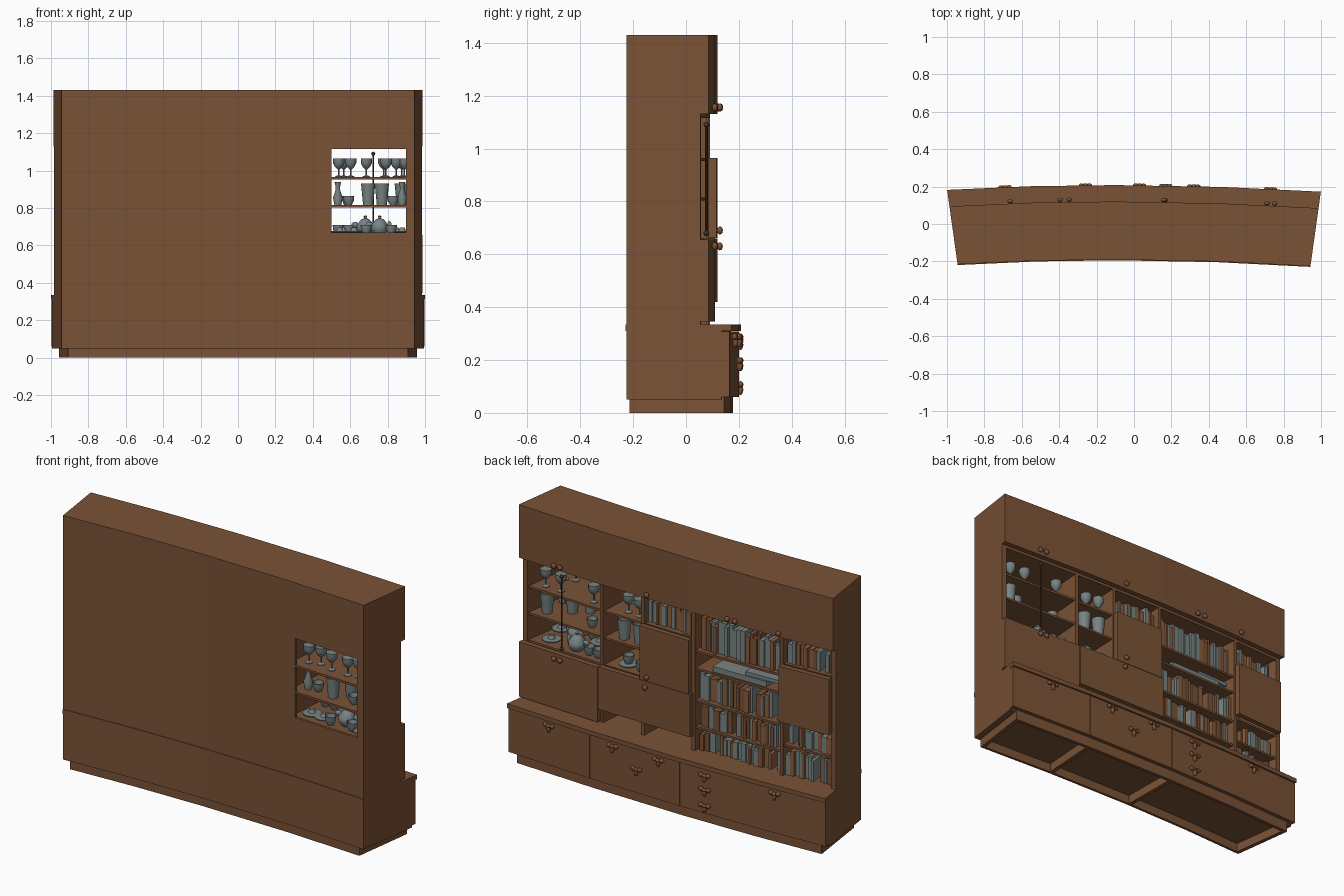
import bpy, bmesh, random
from math import sin, cos, pi
from mathutils import Matrix, Vector

random.seed(4)
cube = bpy.data.objects.get("Cube")
if cube:
    bpy.data.objects.remove(cube)


def material(name, r, g, b):
    m = bpy.data.materials.new(name)
    m.use_nodes = True
    m.diffuse_color = (r, g, b, 1)
    m.node_tree.nodes["Principled BSDF"].inputs["Base Color"].default_value = (r, g, b, 1)
    return m


WOOD = material("brown_wood", .195, .085, .037)
TAN = material("tan_book", .25, .11, .05)
GREY = material("grey_ceramic", .19, .23, .23)
DARK = material("dark_metal", .06, .025, .014)

# Gentle bow of the wall unit: s runs along it, d is depth from its axis
BENDS = [(-1.1, -.03), (-.55, -.006), (-.1, 0), (.47, -.01), (1.1, -.04)]


def place(s, d, z):
    for (a, ya), (b, yb) in zip(BENDS, BENDS[1:]):
        if s <= b:
            break
    y = ya + (yb - ya) * (s - a) / (b - a)
    return Vector((s * (.97 + .14 * d), y + d, z))


def finish(name, bm, mat, smooth=False):
    bmesh.ops.recalc_face_normals(bm, faces=bm.faces)
    mesh = bpy.data.meshes.new(name)
    bm.to_mesh(mesh)
    bm.free()
    mesh.materials.append(mat)
    ob = bpy.data.objects.new(name, mesh)
    bpy.context.collection.objects.link(ob)
    if smooth:
        bpy.ops.object.select_all(action='DESELECT')
        ob.select_set(True)
        bpy.context.view_layer.objects.active = ob
        bpy.ops.object.shade_smooth_by_angle(angle=.7)
    return ob


def slabs(name, boxes, mat=WOOD):
    """Boxes (s0, s1, d0, d1, z0, z1) that follow the bow."""
    bm = bmesh.new()
    for s0, s1, d0, d1, z0, z1 in boxes:
        stops = [s0] + [b for b, _ in BENDS if s0 < b < s1] + [s1]
        rings = [[bm.verts.new(place(s, d, z)) for d, z in
                  ((d0, z0), (d1, z0), (d1, z1), (d0, z1))] for s in stops]
        for p, q in zip(rings, rings[1:]):
            for i in range(4):
                j = (i + 1) % 4
                bm.faces.new((p[i], p[j], q[j], q[i]))
        bm.faces.new(rings[0])
        bm.faces.new(rings[-1])
    return finish(name, bm, mat)


def lathe(bm, centre, profile, sides=14):
    rings = [[bm.verts.new(centre + Vector((r * cos(2 * pi * k / sides),
              r * sin(2 * pi * k / sides), z))) for k in range(sides)] for r, z in profile]
    for p, q in zip(rings, rings[1:]):
        for i in range(sides):
            j = (i + 1) % sides
            bm.faces.new((p[i], p[j], q[j], q[i]))
    bm.faces.new(rings[0])
    bm.faces.new(rings[-1])


def ball(bm, centre, size):
    bmesh.ops.create_uvsphere(bm, u_segments=12, v_segments=8, radius=1,
                              matrix=Matrix.Translation(centre) @ Matrix.Diagonal((*size, 1)))


BACK, FACE, DOOR = -.19, .09, .12
T = .015
WALLS = [1, .48, .215, -.11, -.665, -1]      # bay boundaries
LOW, HIGH = .335, 1.13

# Base: body, doors, countertop and plinth boards
slabs("base_body", [(-1, 1, BACK, .17, .05, .31)])
slabs("base_fronts", [(a + .002, b - .002, .17, .2, .06, .308)
                      for a, b in ((-1, -.1), (-.1, .47), (.47, 1))])
slabs("countertop", [(-1, 1, BACK - .004, .208, .31, LOW)])
slabs("plinth", [(-.96, .96, .16, .178, 0, .06), (-.96, .96, -.18, -.165, 0, .05)] +
      [(s - .012, s + .012, -.18, .17, 0, .05) for s in (-.95, -.12, .46, .95)])

# Upper carcass with a window through the rear of the end bay
slabs("back_panel", [(-1, .53, BACK, BACK + T, LOW, 1.43), (.953, 1, BACK, BACK + T, LOW, 1.43),
                     (.53, .953, BACK, BACK + T, LOW, .668), (.53, .953, BACK, BACK + T, 1.115, 1.43)])
slabs("end_panels", [(side - T, side + T, BACK, FACE, LOW, 1.43) for side in (-1 + T, 1 - T)])
slabs("dividers", [(s - .01, s + .01, BACK, FACE, LOW, HIGH) for s in WALLS[1:-1]])
slabs("top_box", [(-1, 1, BACK, FACE, HIGH - .015, 1.43)])
slabs("top_fascia", [(-1, 1, FACE, DOOR, HIGH, 1.43)])

# Shelf heights of each bay, from the +x end
SHELVES = [(.66, .815, .965), (.66, .815, .965), (.66, .965), (.47, .62, .80, .90), (.51, .65, .965)]
slabs("shelves", [(b, a, BACK, FACE - .01, z - .012, z)
                  for a, b, zs in zip(WALLS, WALLS[1:], SHELVES) for z in zs])

# Closed fronts
slabs("cabinet_doors", [(.483, 1, FACE, DOOR, .345, .655), (-.11, .479, FACE, DOOR, .42, .66),
                        (-.10, .215, FACE, DOOR, .662, .965), (-.975, -.665, FACE, DOOR, .65, .965)])

# Rows of books in random widths and heights
piles = {"grey": [], "tan": [], "brown": []}


def book_row(s0, s1, z, top):
    s = s0 + .015
    while s < s1 - .03:
        w = random.uniform(.014, .032)
        h = (top - z) * random.uniform(.7, .93)
        kind = random.choice(("grey", "grey", "tan", "brown"))
        piles[kind].append((s, s + w - .001, -.08, random.uniform(.045, .07), z, z + h))
        s += w if random.random() < .92 else w + .03


book_row(-.11, .215, .965, 1.115)
for z, top in ((LOW, .455), (.47, .605), (.62, .785), (.90, 1.1)):
    book_row(-.665, -.11, z, top)
for z, top in ((LOW, .495), (.51, .635), (.965, 1.11)):
    book_row(-.97, -.665, z, top)
# Books lying flat
piles["grey"] += [(-.56, -.22, -.08, .07, .80, .83), (-.63, -.42, -.08, .06, .83, .85)]
for kind, mat in (("grey", GREY), ("tan", TAN), ("brown", WOOD)):
    slabs(kind + "_books", piles[kind], mat)

# Tableware profiles (radius, height)
GOBLET = [(.02, 0), (.02, .004), (.004, .01), (.004, .04), (.02, .055), (.03, .075), (.03, .1)]
TUMBLER = [(.027, 0), (.038, .115), (.034, .115), (.024, .01)]
VASE = [(.018, 0), (.026, .04), (.012, .08), (.012, .1), (.018, .125)]
CUP = [(.016, 0), (.028, .025), (.03, .05), (.027, .05), (.018, .01)]
PLATE = [(.03, 0), (.05, .012), (.05, .016), (.02, .018), (.012, .035)]
POT = [(.03, 0), (.047, .025), (.047, .045), (.03, .07), (.02, .08), (.006, .085), (.01, .095), (.003, .1)]


def tableware(name, items):
    bm = bmesh.new()
    for profile, s, d, z in items:
        c = place(s, d, z)
        lathe(bm, c, profile)
        if profile is POT:      # spout and handle
            ball(bm, c + Vector((-.055, 0, .05)), (.02, .01, .016))
            ball(bm, c + Vector((.052, 0, .045)), (.012, .007, .026))
    finish(name, bm, GREY, True)


tableware("goblets", [(GOBLET, s, d, .965) for s, d in
                      ((.565, -.12), (.63, -.1), (.72, -.12), (.83, -.12), (.885, -.1), (.93, -.1),
                       (.58, .03), (.8, .03), (.9, .03), (.28, .03), (.36, .02), (.42, -.08))])
tableware("tumblers_and_vases", [(TUMBLER, .73, -.12, .815), (TUMBLER, .80, -.06, .815),
                                 (VASE, .56, -.12, .815), (CUP, .62, -.11, .815),
                                 (VASE, .92, -.12, .815), (CUP, .87, -.12, .815),
                                 (CUP, .6, .02, .815), (TUMBLER, .9, .02, .815),
                                 (TUMBLER, .38, .03, .815), (TUMBLER, .28, .03, .815)])
tableware("tea_set", [(PLATE, .57, -.1, .66), (PLATE, .65, -.1, .66), (POT, .79, -.08, .66),
                      (CUP, .72, -.13, .66), (CUP, .86, -.12, .66), (PLATE, .92, -.11, .66),
                      (POT, .7, .02, .66), (PLATE, .87, .02, .66), (CUP, .55, .03, .66),
                      (CUP, .61, .03, .66), (PLATE, .36, .02, .66), (CUP, .36, .02, .675), (CUP, .27, .03, .66)])

# Vertical rod with end balls across the display bay
bm = bmesh.new()
lathe(bm, place(.735, .1, .67), [(.005, 0), (.005, .42)], 8)
for z in (.68, 1.09):
    ball(bm, place(.735, .1, z), (.011, .011, .011))
finish("display_rod", bm, DARK, True)

# Round knobs on the upper fronts
bm = bmesh.new()
for s, z in ((.72, 1.155), (.76, 1.155), (.16, 1.155), (-.35, 1.155), (-.40, 1.155), (-.67, 1.155),
             (.72, .63), (.76, .63), (.17, .63), (.16, .69)):
    ball(bm, place(s, DOOR + .004, z), (.007, .01, .007))
    ball(bm, place(s, DOOR + .013, z), (.015, .011, .015))
finish("upper_knobs", bm, WOOD, True)

# Lobed drop handles on the base
bm = bmesh.new()
for s, z in ((.73, .28), (.32, .28), (.17, .19), (.03, .28), (-.26, .27), (-.26, .19), (-.26, .10), (-.69, .28)):
    for ds, dz, w, h in ((-.022, .008, .014, .012), (.022, .008, .014, .012),
                         (0, .005, .022, .008), (0, -.012, .01, .02)):
        ball(bm, place(s + ds, .208, z + dz), (w, .011, h))
finish("base_handles", bm, WOOD, True)
